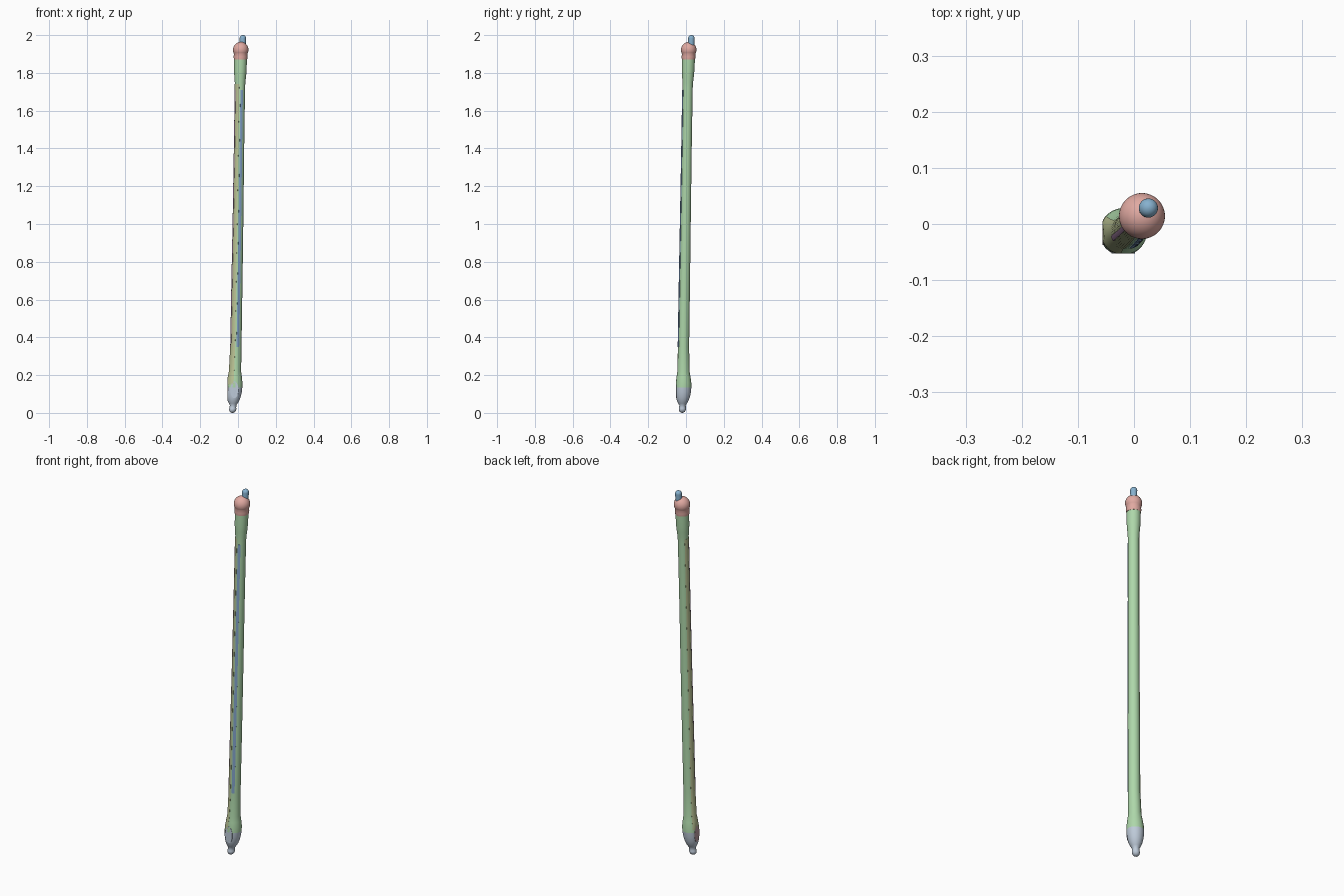
import bpy, bmesh, math

if "Cube" in bpy.data.objects:
    bpy.data.objects.remove(bpy.data.objects["Cube"])

SIDES = 48


def material(name, rgb):
    m = bpy.data.materials.new(name)
    m.diffuse_color = (*rgb, 1)
    m.use_nodes = True
    m.node_tree.nodes["Principled BSDF"].inputs["Base Color"].default_value = m.diffuse_color
    return m


GREEN = material("green", (0.42, 0.68, 0.40))
OLIVE = material("olive", (0.50, 0.55, 0.30))
RED = material("red", (0.75, 0.40, 0.36))
BLUE = material("blue", (0.24, 0.44, 0.62))
NAVY = material("navy", (0.22, 0.36, 0.58))
PURPLE = material("purple", (0.50, 0.30, 0.50))
STEEL = material("steel", (0.52, 0.60, 0.70))
BROWN = material("brown", (0.50, 0.33, 0.36))

# slightly leaning axis: z, x, y
AXIS = [(0, -0.03, -0.02), (0.05, -0.025, -0.018), (0.15, -0.018, -0.013),
        (0.35, -0.011, -0.013), (1.0, 0.0, -0.003), (1.7, 0.01, 0.008),
        (1.9, 0.014, 0.014), (2.0, 0.015, 0.015)]
# shaft radii: z, r
SHAFT = [(0.135, 0.042), (0.16, 0.041), (0.19, 0.037), (0.22, 0.032), (0.35, 0.0295),
         (0.7, 0.029), (1.0, 0.028), (1.4, 0.027), (1.72, 0.027), (1.75, 0.028),
         (1.78, 0.031), (1.81, 0.033), (1.87, 0.034)]


def lerp(table, z, col):
    for a, b in zip(table, table[1:]):
        if z <= b[0]:
            t = (z - a[0]) / (b[0] - a[0])
            return a[col] + t * (b[col] - a[col])
    return table[-1][col]


def finish(bm, name, mat):
    bmesh.ops.recalc_face_normals(bm, faces=bm.faces[:])
    me = bpy.data.meshes.new(name)
    bm.to_mesh(me)
    bm.free()
    ob = bpy.data.objects.new(name, me)
    bpy.context.collection.objects.link(ob)
    me.materials.append(mat)
    bpy.ops.object.select_all(action='DESELECT')
    ob.select_set(True)
    bpy.context.view_layer.objects.active = ob
    bpy.ops.object.shade_smooth_by_angle(angle=math.radians(40))
    return ob


def loft(name, profile, mat, axis=AXIS):
    """Stack of rings along the leaning axis, flattened at the front and left limits."""
    bm = bmesh.new()
    rings = []
    for z, r in profile:
        cx, cy = lerp(axis, z, 1), lerp(axis, z, 2)
        ring = []
        for i in range(SIDES):
            a = 2 * math.pi * i / SIDES
            x, y = cx + r * math.cos(a), cy + r * math.sin(a)
            ring.append(bm.verts.new((max(x, -0.055), max(y, -0.053), z)))
        rings.append(ring)
    for p, q in zip(rings, rings[1:]):
        for i in range(SIDES):
            j = (i + 1) % SIDES
            bm.faces.new((p[i], p[j], q[j], q[i]))
    bm.faces.new(rings[0][::-1])
    bm.faces.new(rings[-1])
    return finish(bm, name, mat)


def strip(name, z0, z1, a0, a1, lift, mat, steps=10):
    """Raised band that follows the shaft surface between two angles in degrees."""
    bm = bmesh.new()
    zs = sorted({z0, z1, *[z for z, r in SHAFT if z0 < z < z1]})
    rows = []
    for z in zs:
        cx, cy, r = lerp(AXIS, z, 1), lerp(AXIS, z, 2), lerp(SHAFT, z, 1)
        angs = [math.radians(a0 + (a1 - a0) * k / steps) for k in range(steps + 1)]
        loop = [(r + lift, a) for a in angs] + [(r - 0.003, a) for a in reversed(angs)]
        rows.append([bm.verts.new((max(cx + d * math.cos(a), -0.056),
                                   max(cy + d * math.sin(a), -0.053), z)) for d, a in loop])
    n = len(rows[0])
    for p, q in zip(rows, rows[1:]):
        for i in range(n):
            j = (i + 1) % n
            bm.faces.new((p[i], p[j], q[j], q[i]))
    bm.faces.new(rows[0])
    bm.faces.new(rows[-1])
    return finish(bm, name, mat)


def oval_pad(name, loc, rot, half_w, half_h, mat):
    bm = bmesh.new()
    bmesh.ops.create_cone(bm, cap_ends=True, segments=40, radius1=1, radius2=1, depth=0.012)
    ob = finish(bm, name, mat)
    ob.location, ob.rotation_euler, ob.scale = loc, rot, (half_w, half_h, 1)


def dome(z_mid, r, height, a0, a1, n=12):
    return [(z_mid + height * math.sin(t), r * math.cos(t)) for t in
            (math.radians(a0 + (a1 - a0) * k / n) for k in range(n + 1))]


# main shaft with swollen ends
loft("shaft", SHAFT, GREEN)

# rounded lower fitting with its nub
loft("lower_fitting", dome(0.02, 0.019, 0.02, -88, 20, 8)
     + [(0.04, 0.017), (0.05, 0.023), (0.065, 0.031), (0.085, 0.037), (0.11, 0.041),
        (0.135, 0.042)], STEEL)

# ball cap and tip at the top
loft("ball_cap", [(1.87, 0.035), (1.885, 0.037)] + dome(1.922, 0.041, 0.042, -30, 88, 14), RED)
loft("top_tip", [(1.93, 0.016)] + dome(1.983, 0.017, 0.017, 0, 88, 10), BLUE,
     [(1.9, 0.024, 0.026), (2.0, 0.026, 0.029)])

# long bands along the front and left of the shaft
strip("left_band", 0.15, 1.74, 140, 262, 0.0008, OLIVE, 16)
strip("front_inlay", 0.35, 1.71, 276, 304, 0.0018, NAVY)
strip("corner_inlay", 0.35, 1.71, 196, 214, 0.0018, PURPLE)

# flat oval pads near the bottom
oval_pad("front_pad", (-0.019, -0.047, 0.122), (math.pi / 2, 0, 0), 0.021, 0.044, STEEL)
oval_pad("left_pad", (-0.050, -0.016, 0.122), (math.pi / 2, 0, math.pi / 2), 0.021, 0.044, BROWN)
